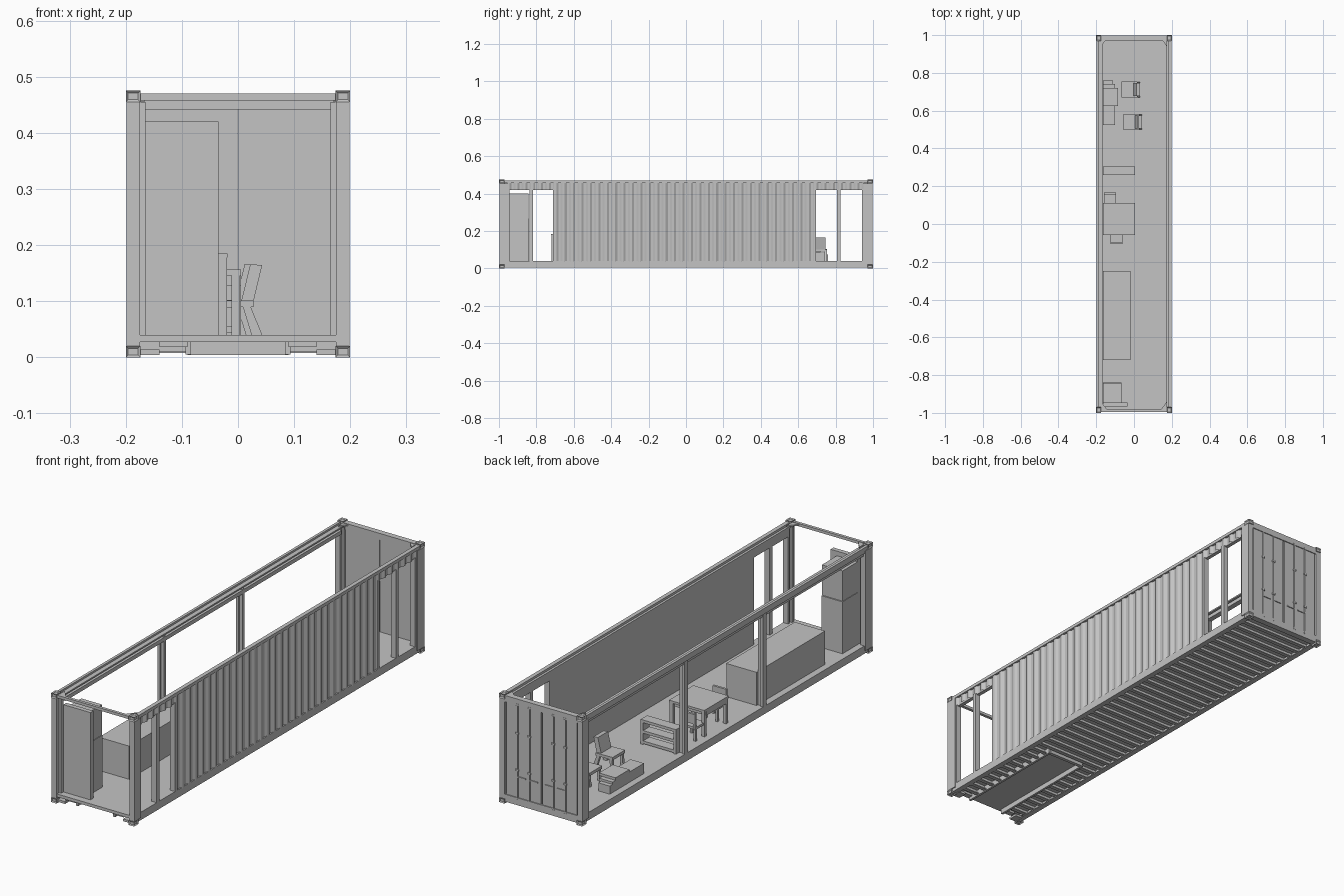
import bpy, bmesh
from mathutils import Vector

old = bpy.data.objects.get("Cube")
if old:
    bpy.data.objects.remove(old, do_unlink=True)

grey = bpy.data.materials.new("plain grey")
grey.use_nodes = True
grey.diffuse_color = (0.55, 0.55, 0.55, 1)
grey.node_tree.nodes["Principled BSDF"].inputs["Base Color"].default_value = grey.diffuse_color


def finish(name, bm):
    bmesh.ops.recalc_face_normals(bm, faces=bm.faces)
    mesh = bpy.data.meshes.new(name)
    bm.to_mesh(mesh)
    bm.free()
    mesh.materials.append(grey)
    obj = bpy.data.objects.new(name, mesh)
    bpy.context.collection.objects.link(obj)
    return obj


def add_box(bm, x, y, z):
    verts = bmesh.ops.create_cube(bm, size=1)["verts"]
    for v in verts:
        v.co = Vector([lo + (c + 0.5) * (hi - lo) for c, (lo, hi) in zip(v.co, (x, y, z))])
    return verts


def box(name, x, y, z):
    bm = bmesh.new()
    add_box(bm, x, y, z)
    return finish(name, bm)


def boxes(name, parts):
    bm = bmesh.new()
    for part in parts:
        add_box(bm, *part)
    return finish(name, bm)


def prism(name, outline, axis, lo, hi):
    # Extrude a flat outline along the named axis
    bm = bmesh.new()
    place = {"y": lambda a, b: (a, lo, b), "z": lambda a, b: (a, b, lo)}[axis]
    face = bm.faces.new([bm.verts.new(place(a, b)) for a, b in outline])
    moved = bmesh.ops.extrude_face_region(bm, geom=[face])["geom"]
    shift = Vector((0, hi - lo, 0)) if axis == "y" else Vector((0, 0, hi - lo))
    bmesh.ops.translate(bm, vec=shift, verts=[g for g in moved if isinstance(g, bmesh.types.BMVert)])
    return finish(name, bm)


def span(centre, width):
    return (centre - width / 2, centre + width / 2)


def mirrored(side, a, b):
    return tuple(sorted((side * a, side * b)))


SIDES = (("left", 1), ("right", -1))
ENDS = (("front", -1), ("back", 1))
LEVELS = (("bottom", 0, 0.02), ("top", 0.455, 0.475))
FLOOR = 0.04

# Corner castings with sunken lashing holes, corner posts and gussets
for side_name, sx in SIDES:
    for end_name, sy in ENDS:
        for level, low, high in LEVELS:
            bm = bmesh.new()
            add_box(bm, mirrored(sx, 0.174, 0.2), mirrored(sy, 0.97, 1), (low, high))
            bm.normal_update()
            up = 1 if level == "top" else -1
            outer = [f for f in bm.faces if f.normal.dot(Vector((sx, sy, up))) > 0.5]
            bmesh.ops.inset_individual(bm, faces=outer, thickness=0.006, depth=-0.004)
            finish(f"{end_name}_{side_name}_{level}_casting", bm)
        box(f"{end_name}_{side_name}_post", mirrored(sx, 0.175, 0.199),
            mirrored(sy, 0.95, 0.997), (0.02, 0.455))
        box(f"{end_name}_{side_name}_post_lip", mirrored(sx, 0.165, 0.176),
            mirrored(sy, 0.965, 0.98), (FLOOR, 0.455))
        prism(f"{end_name}_{side_name}_gusset",
              [(sx * 0.175, sy * 0.985), (sx * 0.14, sy * 0.985), (sx * 0.175, sy * 0.94)],
              "z", 0.462, 0.468)

# Front sill, header and feet
box("front_sill", (-0.175, 0.175), (-0.995, -0.965), (0.027, FLOOR))
box("front_header", (-0.175, 0.175), (-0.995, -0.982), (0.458, 0.47))
for side_name, sx in SIDES:
    box(f"front_{side_name}_foot", mirrored(sx, 0.14, 0.175), (-0.99, -0.95), (0.004, 0.014))
    box(f"front_{side_name}_bracket", mirrored(sx, 0.09, 0.14), (-0.985, -0.96), (0.018, 0.028))

# Floor, bottom rails and cross members
box("floor", (-0.175, 0.175), (-0.97, 0.98), (0.031, FLOOR))
for side_name, sx in SIDES:
    boxes(f"{side_name}_bottom_rail", [
        (mirrored(sx, 0.186, 0.194), (-0.97, 0.97), (0.006, FLOOR)),
        (mirrored(sx, 0.17, 0.194), (-0.97, 0.97), (0.006, 0.01)),
        (mirrored(sx, 0.168, 0.194), (-0.97, 0.97), (0.032, FLOOR))])
members = []
for i in range(38):
    y = -0.93 + i * 0.05
    runs = ((-0.19, -0.09), (0.09, 0.19)) if y < -0.45 else ((-0.19, 0.19),)
    for run in runs:
        members += [(run, span(y, 0.004), (0.01, 0.032)),
                    (run, span(y + 0.006, 0.016), (0.009, 0.013))]
boxes("floor_cross_members", members)

# Recessed tunnel under the front
box("tunnel_plate", (-0.09, 0.09), (-0.98, -0.45), (0.027, 0.03))
for side_name, sx in SIDES:
    box(f"tunnel_{side_name}_beam", mirrored(sx, 0.084, 0.094), (-0.98, -0.45), (0.005, 0.03))
prism("tunnel_end_beam", [(-0.09, 0.004), (0.09, 0.004), (0.085, 0.027), (-0.085, 0.027)],
      "y", -0.46, -0.445)


# Corrugated left wall with a flat inner lining
def corrugated(name, y_start, y_end, low, high):
    bm = bmesh.new()
    pitch, inner, outer = 0.0456, 0.188, 0.195
    count = max(1, round((y_end - y_start) / pitch))
    pitch = (y_end - y_start) / count
    line = []
    for i in range(count):
        for part, x in ((0, outer), (0.26, outer), (0.5, inner), (0.76, inner)):
            line.append((x, y_start + (i + part) * pitch))
    line.append((outer, y_end))
    rows = [[bm.verts.new((x, y, z)) for x, y in line] for z in (low, high)]
    for i in range(len(line) - 1):
        bm.faces.new((rows[0][i], rows[0][i + 1], rows[1][i + 1], rows[1][i]))
    return finish(name, bm)


corrugated("left_wall_sheet", -0.705, 0.69, 0.035, 0.46)
box("left_wall_lining", (0.17, 0.186), (-0.705, 0.69), (FLOOR, 0.46))
boxes("left_top_rail", [((0.18, 0.198), (-0.97, 0.97), (0.456, 0.47)),
                        ((0.172, 0.182), (-0.97, 0.97), (0.45, 0.458))])

# Window openings at both ends of the left wall
for end_name, start, stop in (("front", -0.955, -0.7), ("back", 0.685, 0.95)):
    middle = (start + stop) / 2
    depth = (0.17, 0.194)
    boxes(f"{end_name}_window_frame", [
        (depth, span(start + 0.005, 0.01), (FLOOR, 0.425)),
        (depth, span(stop - 0.005, 0.01), (FLOOR, 0.425)),
        (depth, span(middle, 0.018), (FLOOR, 0.425)),
        (depth, (start, stop), (0.03, FLOOR)),
        ((0.17, 0.187), (start, stop), (0.419, 0.46))])
    corrugated(f"{end_name}_window_header", start, stop, 0.42, 0.46)

# Open right side: double top rail and two posts
boxes("right_top_rail", [((-0.198, -0.186), (-0.97, 0.97), (0.445, 0.47)),
                         ((-0.188, -0.166), (-0.97, 0.97), (0.456, 0.462)),
                         ((-0.19, -0.166), (-0.95, 0.95), (0.43, 0.447))])
for label, y in (("rear", 0.275), ("fore", -0.265)):
    boxes(f"right_{label}_post", [((-0.194, -0.182), span(y, 0.022), (0.03, 0.45)),
                                  ((-0.184, -0.166), span(y, 0.012), (0.03, 0.45))])

# Back end: header, sill, two ribbed doors with locking rods
box("back_header", (-0.175, 0.175), (0.972, 0.997), (0.442, 0.47))
box("back_sill", (-0.175, 0.175), (0.97, 0.997), (0.008, FLOOR))
for side_name, sx in SIDES:
    box(f"{side_name}_door", mirrored(sx, 0.001, 0.176), (0.975, 0.988), (0.03, 0.45))
    ribs = [(mirrored(sx, a, a + 0.05), (0.986, 0.993), (0.032, 0.448))
            for a in (0.004, 0.062, 0.12)]
    boxes(f"{side_name}_door_ribs", ribs)
    rods, handles = [], []
    for x in (0.058, 0.116):
        rods.append((span(sx * x, 0.006), (0.991, 0.997), (0.015, 0.462)))
        for z in (0.03, 0.16, 0.32, 0.445):
            rods.append((span(sx * x, 0.014), (0.987, 0.998), span(z, 0.008)))
        handles.append((mirrored(sx, x - 0.04, x), (0.993, 0.997), span(0.13, 0.005)))
    boxes(f"{side_name}_door_rods", rods)
    boxes(f"{side_name}_door_handles", handles)

# Kitchen: side panel, fridge and counter along the open side
WALL = -0.165
box("kitchen_side_panel", (WALL, -0.035), (-0.965, -0.945), (FLOOR, 0.42))
box("fridge_lower", (WALL, -0.065), (-0.945, -0.84), (FLOOR, 0.266))
box("fridge_upper", (WALL, -0.065), (-0.945, -0.842), (0.268, 0.4))
box("kitchen_counter", (WALL, -0.02), (-0.72, -0.25), (FLOOR, 0.178))
box("kitchen_worktop", (WALL, -0.019), (-0.721, -0.249), (0.178, 0.185))

# Dining table
table_x, table_y = (WALL, 0.005), (-0.058, 0.11)
table = [(table_x, table_y, (0.146, 0.156)),
         (table_x, span(0.026, 0.14), (0.128, 0.146))]
for x in (WALL + 0.008, -0.004):
    for y in (-0.048, 0.1):
        table.append((span(x, 0.015), span(y, 0.015), (FLOOR, 0.146)))
boxes("dining_table", table)

# Dining chairs facing the table from both sides
for label, y, facing, reach in (("rear", 0.12, 1, -0.095), ("fore", -0.06, -1, -0.06)):
    xs = (reach - 0.065, reach)
    far = y + facing * 0.042
    chair = [(xs, tuple(sorted((y - facing * 0.025, far))), (0.09, 0.1))]
    for x in (xs[0] + 0.005, xs[1] - 0.005):
        for leg in (y - facing * 0.018, far - facing * 0.005):
            chair.append((span(x, 0.01), span(leg, 0.01), (FLOOR, 0.092)))
    chair.append((xs, span(far, 0.01), (0.115, 0.158)))
    for x in (xs[0] + 0.005, xs[1] - 0.005):
        chair.append((span(x, 0.01), span(far, 0.01), (0.09, 0.12)))
    boxes(f"{label}_dining_chair", chair)

# Open shelf with two compartments
shelf_x, shelf_y = (WALL, 0.005), (0.26, 0.305)
shelf = [(shelf_x, shelf_y, span(z, 0.012)) for z in (0.05, 0.095, 0.141)]
shelf += [(span(x, 0.012), shelf_y, (FLOOR, 0.147)) for x in (WALL + 0.006, -0.001)]
boxes("open_shelf", shelf)

# Low cabinet in the lounge
box("low_cabinet", (WALL, -0.1), (0.525, 0.74), (FLOOR, 0.085))
box("low_cabinet_tray", (WALL, -0.085), (0.625, 0.72), (0.085, 0.096))
box("low_cabinet_end", (WALL, -0.11), (0.74, 0.76), (FLOOR, 0.075))

# Lounge chairs with leaning backs and splayed rear legs
for label, x, y in (("rear", -0.01, 0.712), ("fore", 0, 0.54)):
    seat = [(-0.055, 0.09), (0.028, 0.09), (0.028, 0.101), (-0.055, 0.103)]
    back = [(0.006, 0.101), (0.022, 0.166), (0.043, 0.164), (0.028, 0.101)]
    rear_leg = [(0.008, 0.092), (0.022, 0.092), (0.043, FLOOR), (0.024, FLOOR)]
    front_leg = [(-0.05, 0.092), (-0.038, 0.092), (-0.042, FLOOR), (-0.054, FLOOR)]
    for part, shape, width in (("seat", seat, 0.086), ("back", back, 0.07)):
        prism(f"{label}_lounge_{part}", [(x + a, b) for a, b in shape], "y", *span(y, width))
    for side_name, sy in SIDES:
        for part, shape in (("rear_leg", rear_leg), ("front_leg", front_leg)):
            prism(f"{label}_lounge_{side_name}_{part}", [(x + a, b) for a, b in shape],
                  "y", *span(y + sy * 0.035, 0.012))
